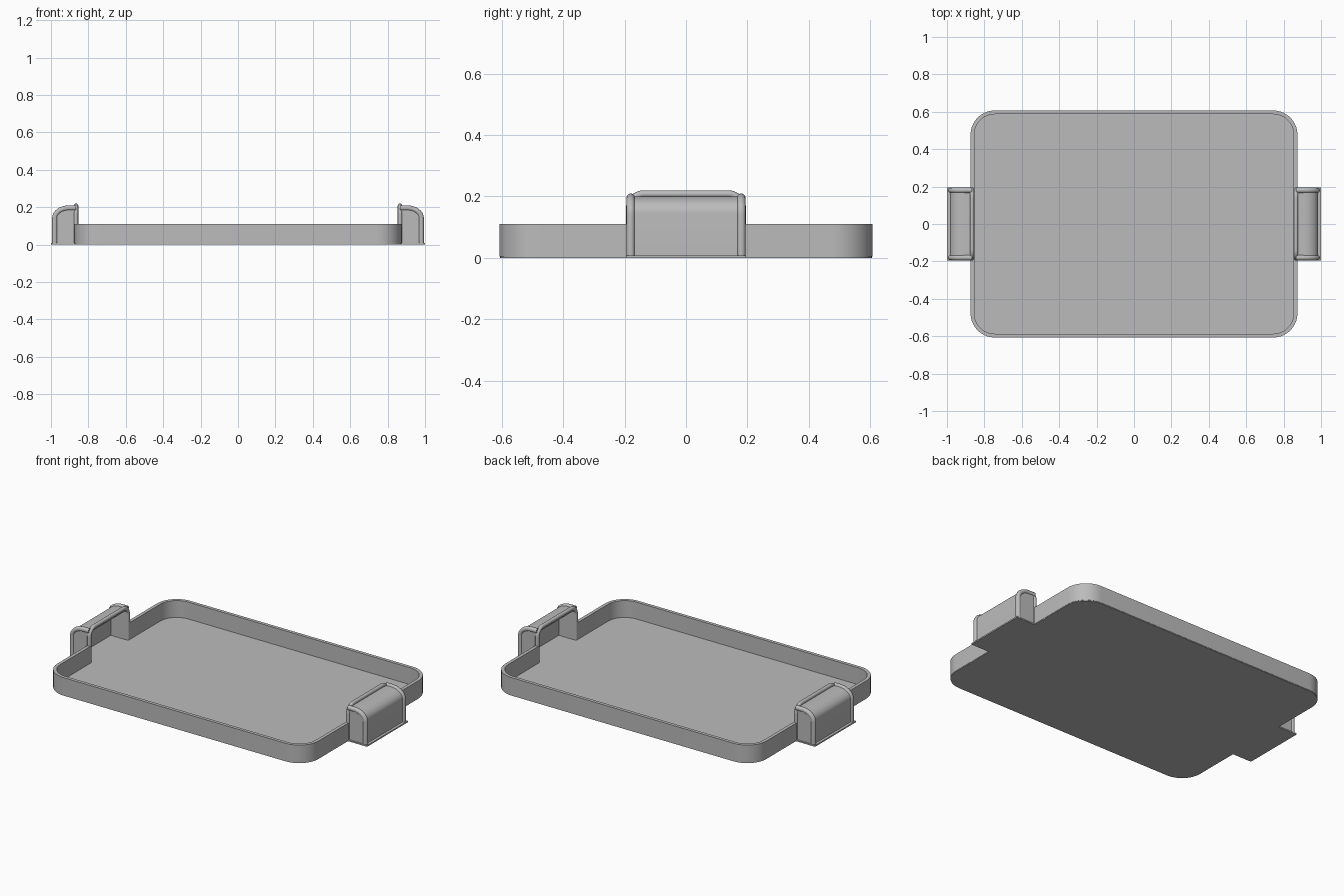
import bpy, bmesh, math
from mathutils import Vector

cube = bpy.data.objects.get("Cube")
if cube:
    bpy.data.objects.remove(cube, do_unlink=True)

grey = bpy.data.materials.new("tray grey")
grey.use_nodes = True
COL = (0.5, 0.5, 0.5, 1)
grey.diffuse_color = COL
grey.node_tree.nodes["Principled BSDF"].inputs["Base Color"].default_value = COL

HX, HY, RAD, WALL, RIM_TOP = 0.874, 0.607, 0.13, 0.02, 0.11
FLOOR = 0.008
HALF = 0.18          # half width of a handle, at the bead centres
LIP_X = 0.866        # plane of the handle opening
OUT_X = 0.98         # outer wall of the handle
TOP = 0.196          # top of the hood


def finish(name, bm):
    bmesh.ops.recalc_face_normals(bm, faces=bm.faces[:])
    mesh = bpy.data.meshes.new(name)
    bm.to_mesh(mesh)
    bm.free()
    ob = bpy.data.objects.new(name, mesh)
    bpy.context.collection.objects.link(ob)
    mesh.materials.append(grey)
    bpy.ops.object.select_all(action='DESELECT')
    ob.select_set(True)
    bpy.context.view_layer.objects.active = ob
    bpy.ops.object.shade_smooth_by_angle(angle=math.radians(35))
    return ob


def arc(cx, cy, rx, ry, a0, a1, n=10):
    angles = [math.radians(a0 + (a1 - a0) * i / n) for i in range(n + 1)]
    return [(cx + rx * math.cos(a), cy + ry * math.sin(a)) for a in angles]


def prism(name, outline, place, lo, hi):
    """Extrude a 2D outline between two levels; place maps (u, v, level) to 3D."""
    bm = bmesh.new()
    rings = [[bm.verts.new(place(u, v, w)) for u, v in outline] for w in (lo, hi)]
    n = len(outline)
    for ring in rings:
        bm.faces.new(ring)
    for i in range(n):
        j = (i + 1) % n
        bm.faces.new((rings[0][i], rings[0][j], rings[1][j], rings[1][i]))
    return finish(name, bm)


def tube(name, path, radius, sides=12):
    """Round bead swept along a 3D path."""
    bm = bmesh.new()
    pts = [Vector(p) for p in path]
    normal = (pts[1] - pts[0]).cross(pts[-1] - pts[0]).normalized()
    rings = []
    for i, p in enumerate(pts):
        tangent = (pts[min(i + 1, len(pts) - 1)] - pts[max(i - 1, 0)]).normalized()
        side = tangent.cross(normal)
        rings.append([bm.verts.new(p + radius * (math.cos(t) * side + math.sin(t) * normal))
                      for t in (2 * math.pi * k / sides for k in range(sides))])
    for a, b in zip(rings, rings[1:]):
        for k in range(sides):
            m = (k + 1) % sides
            bm.faces.new((a[k], a[m], b[m], b[k]))
    bm.faces.new(rings[0])
    bm.faces.new(rings[-1])
    return finish(name, bm)


def flat(u, v, w):
    return (u, v, w)


# Floor plate with rounded corners
def half_rim(inset):
    x, y, r = HX - inset, HY - inset, RAD - inset
    return ([(x, HALF)] + arc(x - r, y - r, r, r, 0, 90)
            + arc(-x + r, y - r, r, r, 90, 180) + [(-x, HALF)])


back = half_rim(0.002)
prism("floor", back + [(-x, -y) for x, y in back], flat, 0, FLOOR)

# Rim wall in two halves, leaving a gap at each handle
for name, s in (("back_rim", 1), ("front_rim", -1)):
    band = half_rim(0) + half_rim(WALL)[::-1]
    prism(name, [(x, s * y) for x, y in band], flat, 0.004, RIM_TOP)


# Handles: hoods open towards the tray
def hood_line(inset, base):
    x, z = OUT_X - inset, TOP - inset
    return [(LIP_X, z)] + arc(x - 0.075, z - 0.055, 0.075, 0.055, 90, 0) + [(x, base)]


for side, s in (("left", 1), ("right", -1)):
    def across(u, v, w):
        return (s * u, w, v)

    # Base tab under the hood
    tab = [(0.84, -0.195), (1.0, -0.195), (1.0, 0.195), (0.84, 0.195)]
    prism(side + "_handle_base", [(s * x, y) for x, y in tab], flat, 0, FLOOR)

    # Curved shell forming the top and outer wall
    shell = hood_line(-0.004, 0.002) + hood_line(0.01, 0.002)[::-1]
    prism(side + "_handle_hood", shell, across, -HALF, HALF)

    # End walls with a bead along each curved edge
    for end, e in (("back", 1), ("front", -1)):
        wall = hood_line(0, 0.002) + [(LIP_X, 0.002)]
        prism(f"{side}_handle_{end}_wall", wall, across, e * 0.17, e * 0.188)
        bead = [(s * x, e * HALF, z) for x, z in hood_line(0, 0.002)]
        tube(f"{side}_handle_{end}_bead", bead, 0.014)

    # Bead framing the opening
    top, r = 0.208, 0.045
    w = HALF + 0.003
    arch = ([(w, 0.002)] + arc(w - r, top - r, r, r, 0, 90)
            + arc(-w + r, top - r, r, r, 90, 180) + [(-w, 0.002)])
    tube(side + "_handle_lip", [(s * LIP_X, y, z) for y, z in arch], 0.012)
